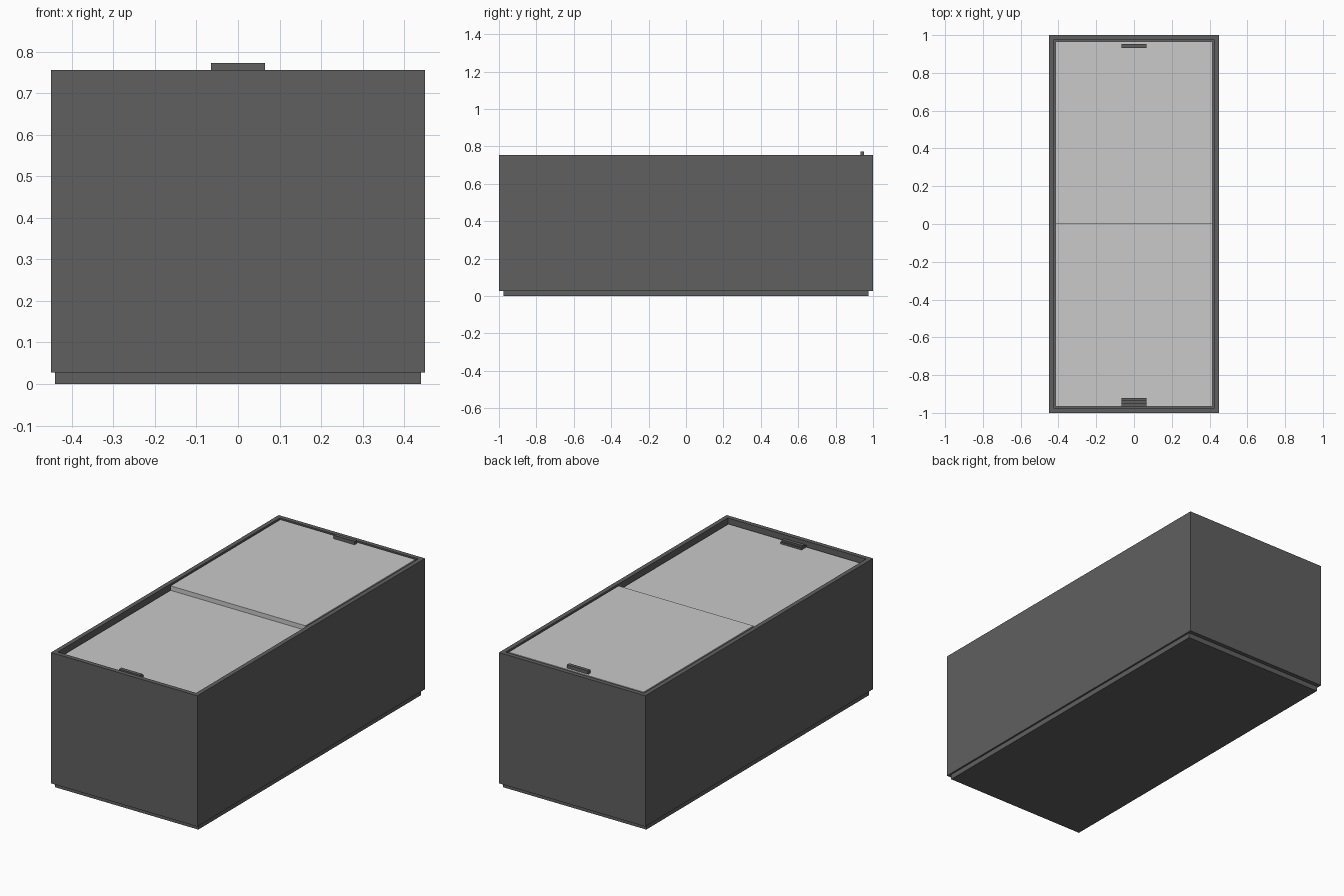
import bpy, bmesh

cube = bpy.data.objects.get("Cube")
if cube:
    bpy.data.objects.remove(cube, do_unlink=True)


def material(name, value):
    m = bpy.data.materials.new(name)
    m.use_nodes = True
    color = (value, value, value, 1)
    m.diffuse_color = color
    m.node_tree.nodes["Principled BSDF"].inputs["Base Color"].default_value = color
    return m


dark = material("dark grey", 0.115)
light = material("light grey", 0.585)


def box(name, x, y, z, mat, recess=None):
    """Box from (min, max) ranges; recess = (rim width, depth) sinks the top face."""
    bm = bmesh.new()
    bmesh.ops.create_cube(bm, size=1)
    for v in bm.verts:
        v.co = [r[0] if c < 0 else r[1] for c, r in zip(v.co, (x, y, z))]
    if recess:
        bm.normal_update()
        top = max(bm.faces, key=lambda f: f.calc_center_median().z)
        bmesh.ops.inset_region(bm, faces=[top], thickness=recess[0])
        # extrude the inset face downwards to make the inner walls
        ext = bmesh.ops.extrude_discrete_faces(bm, faces=[top])
        for v in ext["faces"][0].verts:
            v.co.z -= recess[1]
        bmesh.ops.recalc_face_normals(bm, faces=bm.faces)
    mesh = bpy.data.meshes.new(name)
    bm.to_mesh(mesh)
    bm.free()
    mesh.materials.append(mat)
    ob = bpy.data.objects.new(name, mesh)
    bpy.context.collection.objects.link(ob)
    return ob


# Cabinet with a recessed opening, on a slightly smaller plinth
box("plinth", (-0.44, 0.44), (-0.977, 0.977), (0, 0.03), dark)
box("cabinet", (-0.45, 0.45), (-1, 1), (0.028, 0.755), dark, recess=(0.035, 0.06))

# Two sliding lids, the rear one running above the front one
inner = (-0.415, 0.415)
box("front_lid", inner, (-0.965, 0.02), (0.70, 0.728), light)
box("rear_lid", inner, (0.0, 0.965), (0.728, 0.753), light)

# Lid handles
grip = (-0.065, 0.065)
box("front_handle_base", grip, (-0.965, -0.922), (0.726, 0.738), dark)
box("front_handle", grip, (-0.952, -0.932), (0.73, 0.748), dark)
box("rear_handle", grip, (0.932, 0.952), (0.75, 0.772), dark)
